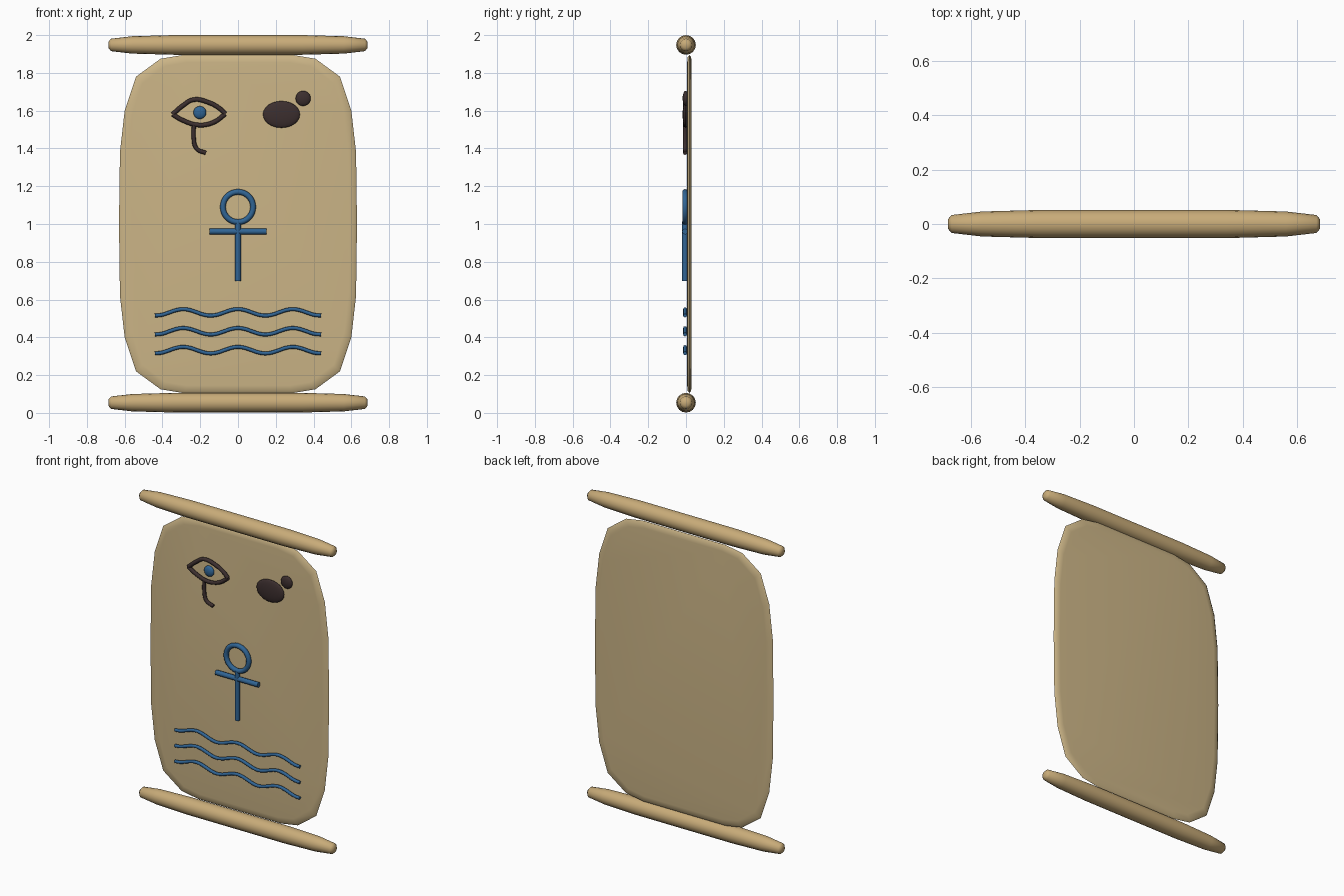
import bpy, bmesh, math

if "Cube" in bpy.data.objects:
    bpy.data.objects.remove(bpy.data.objects["Cube"])


def material(name, rgb):
    m = bpy.data.materials.new(name)
    m.diffuse_color = (*rgb, 1)
    m.use_nodes = True
    m.node_tree.nodes["Principled BSDF"].inputs["Base Color"].default_value = m.diffuse_color
    return m


PAPER = material("papyrus", (0.60, 0.46, 0.24))
WOOD = material("rod_wood", (0.58, 0.41, 0.19))
BLUE = material("blue_ink", (0.03, 0.13, 0.30))
DARK = material("dark_ink", (0.045, 0.028, 0.028))
INK_Y = -0.005


def finish(ob, name, mat, angle=50):
    ob.name = name
    ob.data.materials.clear()
    ob.data.materials.append(mat)
    bpy.ops.object.select_all(action='DESELECT')
    ob.select_set(True)
    bpy.context.view_layer.objects.active = ob
    bpy.ops.object.shade_smooth_by_angle(angle=math.radians(angle))


def loft(name, rings, mat):
    """Skin a list of equal closed rings and cap both ends."""
    bm = bmesh.new()
    loops = [[bm.verts.new(p) for p in r] for r in rings]
    n = len(loops[0])
    for a, b in zip(loops, loops[1:]):
        for i in range(n):
            j = (i + 1) % n
            bm.faces.new((a[i], a[j], b[j], b[i]))
    bm.faces.new(loops[0])
    bm.faces.new(loops[-1])
    bmesh.ops.recalc_face_normals(bm, faces=bm.faces)
    me = bpy.data.meshes.new(name)
    bm.to_mesh(me)
    bm.free()
    ob = bpy.data.objects.new(name, me)
    bpy.context.collection.objects.link(ob)
    finish(ob, name, mat)


def stroke(name, pts, radius, mat):
    """Round brush stroke through (x, z) points on the sheet front."""
    cu = bpy.data.curves.new(name, 'CURVE')
    cu.dimensions = '3D'
    cu.bevel_depth = radius
    cu.bevel_resolution = 2
    cu.use_fill_caps = True
    cu.resolution_u = 6
    sp = cu.splines.new('BEZIER')
    sp.bezier_points.add(len(pts) - 1)
    for bp, (x, z) in zip(sp.bezier_points, pts):
        bp.co = (x, INK_Y, z)
        bp.handle_left_type = bp.handle_right_type = 'AUTO'
    ob = bpy.data.objects.new(name, cu)
    bpy.context.collection.objects.link(ob)
    bpy.ops.object.select_all(action='DESELECT')
    ob.select_set(True)
    bpy.context.view_layer.objects.active = ob
    bpy.ops.object.convert(target='MESH')
    finish(bpy.context.object, name, mat)


def blob(name, x, z, rx, rz, mat):
    bpy.ops.mesh.primitive_uv_sphere_add(segments=24, ring_count=12, location=(x, -0.002, z))
    ob = bpy.context.object
    ob.scale = (rx, 0.016, rz)
    bpy.ops.object.transform_apply(location=False, rotation=False, scale=True)
    finish(ob, name, mat)


# papyrus sheet: rounded outline, softened edge
quarter = [(0.63, 0), (0.625, 0.38), (0.60, 0.60), (0.54, 0.78), (0.41, 0.875), (0.29, 0.895)]
right = [(x, -z) for x, z in reversed(quarter[1:])] + quarter
outline = right + [(-x, z) for x, z in reversed(right)]
sheet = [(0.006, 0.04), (0.009, 0.012), (0.018, 0), (0.027, 0.012), (0.03, 0.04)]
loft("papyrus_sheet",
     [[(x * (1 - d / 0.63), y, 1 + z * (1 - d / 0.9)) for x, z in outline] for y, d in sheet], PAPER)

# tapered scroll rods at top and bottom
half = [(0.685, 0.018), (0.672, 0.033), (0.56, 0.046), (0.34, 0.052)]
profile = [(-x, r) for x, r in half] + half[::-1]
for name, zc in (("top_rod", 1.948), ("bottom_rod", 0.054)):
    loft(name, [[(x, r * math.cos(t * math.tau / 16), zc + r * math.sin(t * math.tau / 16))
                 for t in range(16)] for x, r in profile], WOOD)

# eye symbol
stroke("eye_upper_lid", [(-0.347, 1.58), (-0.29, 1.628), (-0.237, 1.658), (-0.16, 1.645), (-0.095, 1.61), (-0.067, 1.582)], 0.012, DARK)
stroke("eye_lower_lid", [(-0.347, 1.58), (-0.29, 1.548), (-0.21, 1.524), (-0.13, 1.538), (-0.067, 1.582)], 0.012, DARK)
stroke("eye_tear_line", [(-0.233, 1.53), (-0.235, 1.46), (-0.218, 1.398), (-0.17, 1.376)], 0.011, DARK)
blob("eye_iris", -0.202, 1.59, 0.034, 0.034, BLUE)

# beetle symbol
blob("beetle_body", 0.23, 1.58, 0.098, 0.071, DARK)
blob("beetle_head", 0.345, 1.665, 0.04, 0.04, DARK)

# looped cross symbol
bpy.ops.mesh.primitive_torus_add(major_radius=0.08, minor_radius=0.015, major_segments=32,
                                 minor_segments=10, location=(0, INK_Y, 1.09), rotation=(math.pi / 2, 0, 0))
finish(bpy.context.object, "cross_loop", BLUE)
stroke("cross_stem", [(0, 0.697), (0, 1.012)], 0.016, BLUE)
stroke("cross_bar", [(-0.15, 0.96), (0.15, 0.96)], 0.016, BLUE)

# water lines
for k in range(3):
    zc = 0.532 - 0.1 * k
    xs = [-0.44 + 0.88 * i / 24 for i in range(25)]
    stroke(f"water_line_{k + 1}", [(x, zc + 0.017 * math.cos(math.tau * x / 0.29)) for x in xs], 0.01, BLUE)
